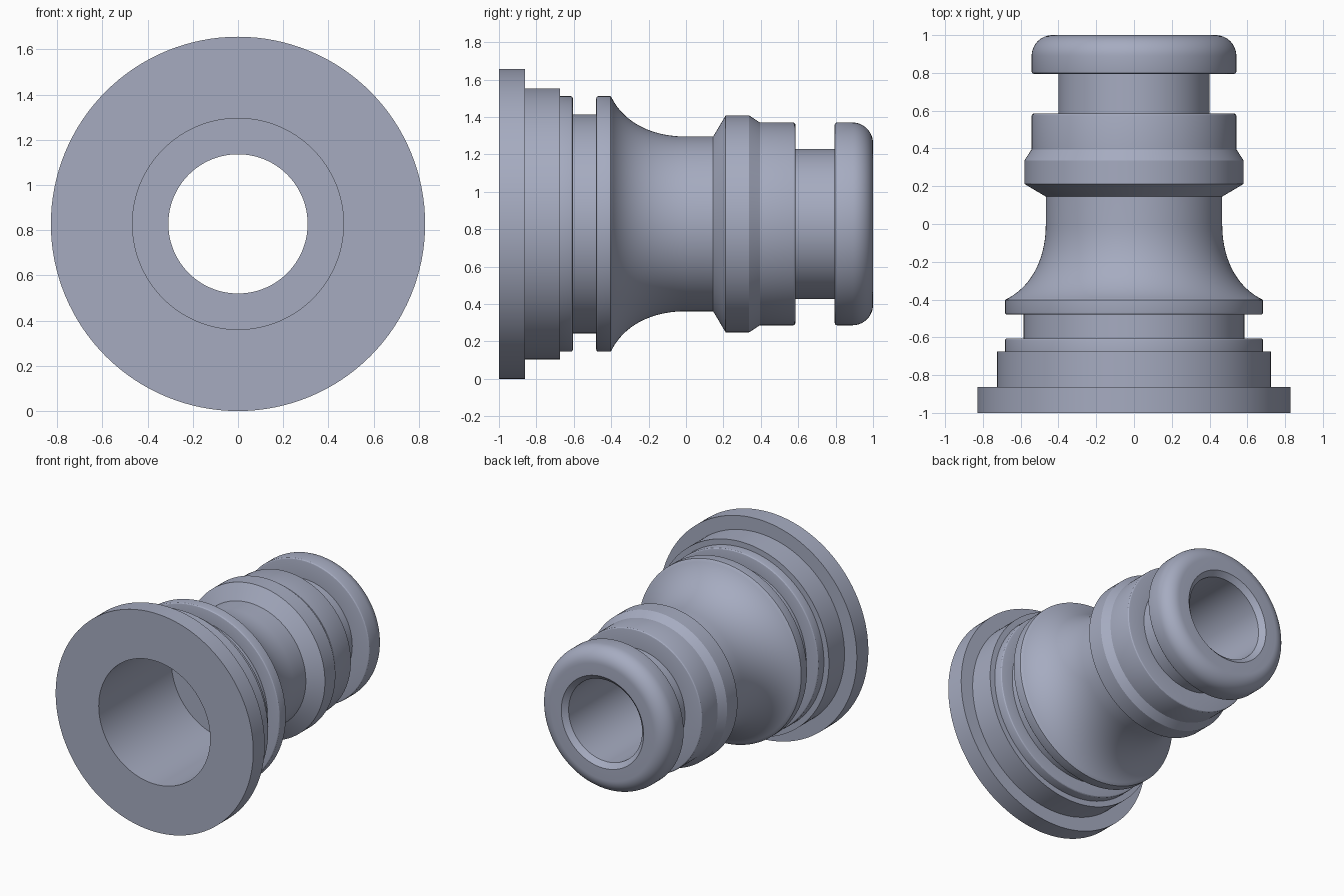
import bpy, bmesh, math

if "Cube" in bpy.data.objects:
    bpy.data.objects.remove(bpy.data.objects["Cube"])

SEGMENTS = 128
RADIUS = 0.828   # flange radius, also the height of the axis


def arc(cy, cr, rad, a0, a1, n):
    """Points (y, r) along a circular fillet."""
    return [(cy + rad * math.cos(math.radians(a0 + (a1 - a0) * i / n)),
             cr + rad * math.sin(math.radians(a0 + (a1 - a0) * i / n)))
            for i in range(n + 1)]


def bezier(p0, p1, p2, p3, n):
    pts = []
    for i in range(n + 1):
        t = i / n
        s = 1 - t
        w = (s**3, 3 * s * s * t, 3 * s * t * t, t**3)
        pts.append(tuple(sum(k * p[j] for k, p in zip(w, (p0, p1, p2, p3)))
                         for j in range(2)))
    return pts


def lathe(name, profile, material):
    """Revolve a closed (y, r) profile about the y axis."""
    bm = bmesh.new()
    rings = []
    for y, r in profile:
        rings.append([bm.verts.new((r * math.cos(2 * math.pi * k / SEGMENTS), y,
                                    RADIUS + r * math.sin(2 * math.pi * k / SEGMENTS)))
                      for k in range(SEGMENTS)])
    for a, b in zip(rings, rings[1:] + rings[:1]):
        for k in range(SEGMENTS):
            m = (k + 1) % SEGMENTS
            bm.faces.new((a[k], a[m], b[m], b[k]))
    bmesh.ops.recalc_face_normals(bm, faces=bm.faces)
    mesh = bpy.data.meshes.new(name)
    bm.to_mesh(mesh)
    bm.free()
    mesh.materials.append(material)
    obj = bpy.data.objects.new(name, mesh)
    bpy.context.collection.objects.link(obj)
    bpy.context.view_layer.objects.active = obj
    obj.select_set(True)
    bpy.ops.object.shade_smooth_by_angle(angle=math.radians(25))
    return obj


steel = bpy.data.materials.new("blue grey metal")
steel.diffuse_color = (0.38, 0.41, 0.53, 1)
steel.use_nodes = True
steel.node_tree.nodes["Principled BSDF"].inputs["Base Color"].default_value = steel.diffuse_color

# Base flange and stepped shoulder
profile = [(-1, 0.467), (-1, 0.828), (-0.862, 0.828), (-0.862, 0.725),
           (-0.675, 0.725), (-0.675, 0.683)]
# Seal groove with softened lips, then the collar
profile += arc(-0.617, 0.671, 0.012, 90, 0, 3)
profile += [(-0.605, 0.585), (-0.48, 0.585)]
profile += arc(-0.468, 0.671, 0.012, 180, 90, 3)
profile += [(-0.403, 0.683)]
# Flared neck
profile += bezier((-0.4, 0.68), (-0.34, 0.555), (-0.2, 0.467), (0, 0.467), 20)
# Locking ridge with sloped sides
profile += [(0.145, 0.467), (0.212, 0.58), (0.337, 0.58), (0.395, 0.542)]
profile += arc(0.573, 0.53, 0.012, 90, 0, 3)
# Rear seal groove and rounded nose
profile += [(0.585, 0.401), (0.795, 0.401)]
profile += arc(0.807, 0.53, 0.012, 180, 90, 3)
profile += arc(0.89, 0.432, 0.11, 90, 0, 12)
# Chamfered outlet, narrow bore and wide front bore
profile += [(1, 0.345), (0.965, 0.308), (-0.13, 0.308), (-0.13, 0.467)]

lathe("hose_coupling_body", profile, steel)
